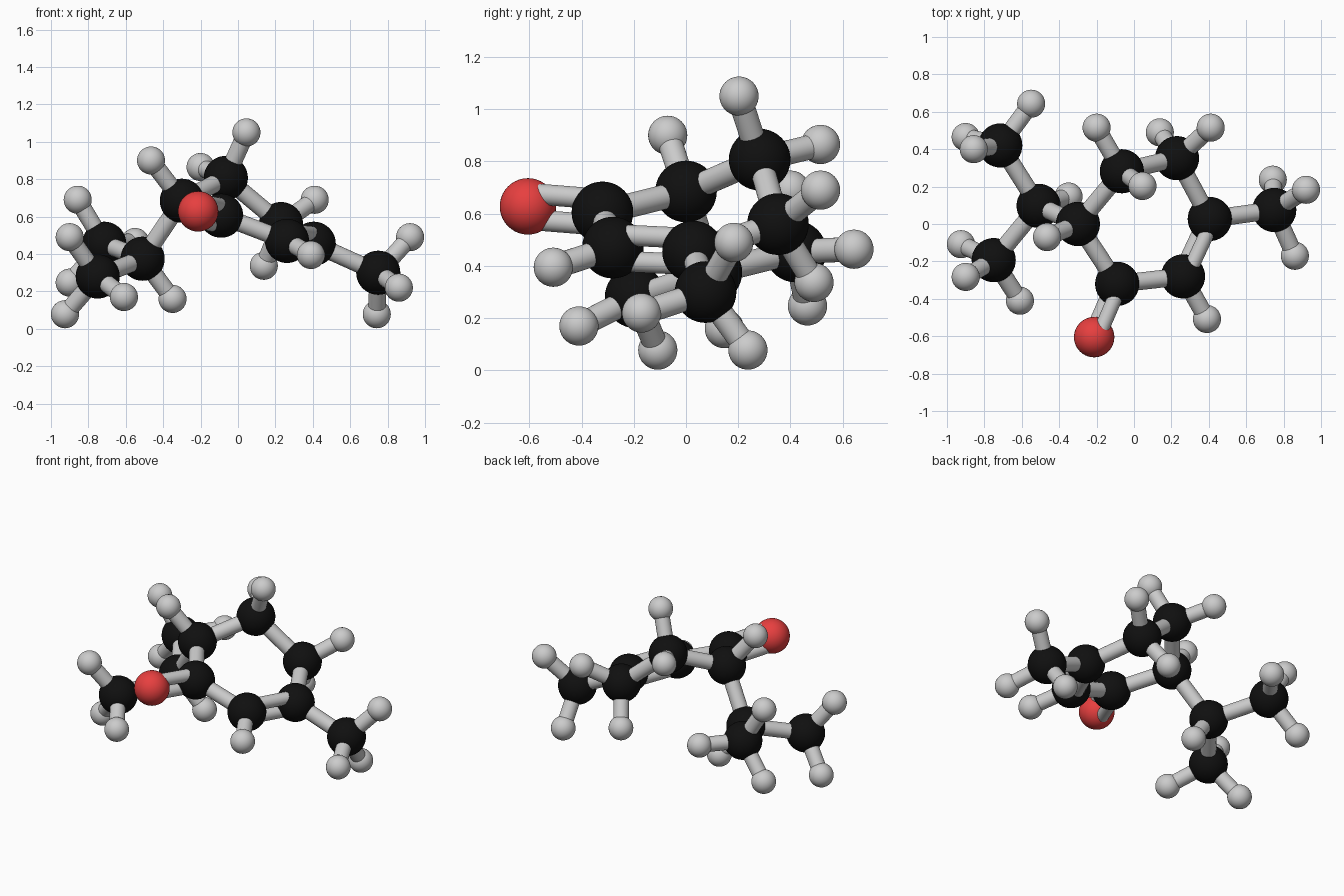
import bpy
from mathutils import Vector

if "Cube" in bpy.data.objects:
    bpy.data.objects.remove(bpy.data.objects["Cube"])


def material(name, color):
    m = bpy.data.materials.new(name)
    m.diffuse_color = color
    m.use_nodes = True
    m.node_tree.nodes["Principled BSDF"].inputs["Base Color"].default_value = m.diffuse_color
    return m


BLACK = material("carbon_black", (0.005, 0.005, 0.005, 1))
RED = material("oxygen_red", (0.8, 0.05, 0.05, 1))


def atom(name, pos, radius, mat=None):
    bpy.ops.mesh.primitive_uv_sphere_add(segments=40, ring_count=20, radius=radius, location=pos)
    ob = bpy.context.object
    ob.name = name
    bpy.ops.object.shade_smooth()
    if mat:
        ob.data.materials.append(mat)


def rod(name, a, b, radius):
    a, b = Vector(a), Vector(b)
    d = b - a
    bpy.ops.mesh.primitive_cylinder_add(vertices=32, radius=radius, depth=d.length, location=(a + b) / 2)
    ob = bpy.context.object
    ob.name = name
    ob.rotation_euler = d.to_track_quat('Z', 'Y').to_euler()
    bpy.ops.object.shade_smooth_by_angle()


def double_rod(name, a, b):
    # two parallel rods, spread along the normal of the ring plane
    a, b = Vector(a), Vector(b)
    d = (b - a).normalized()
    n = Vector((0.35, -0.09, 0.93))
    n = (n - d * n.dot(d)).normalized() * 0.054
    rod(name + "_upper", a + n, b + n, 0.04)
    rod(name + "_lower", a - n, b - n, 0.04)


# Carbon atoms, each with the hydrogens attached to it
carbons = {
    "branch_ring": ((-0.30, 0.00, 0.685), [(-0.465, -0.07, 0.90)]),
    "oxo_ring": ((-0.09, -0.32, 0.605), []),
    "alkene_ring": ((0.262, -0.28, 0.47), [(0.39, -0.508, 0.395)]),
    "methyl_ring": ((0.405, 0.027, 0.455), []),
    "lower_ring": ((0.23, 0.352, 0.56), [(0.41, 0.515, 0.69), (0.138, 0.49, 0.337)]),
    "upper_ring": ((-0.065, 0.282, 0.807), [(-0.20, 0.515, 0.865), (0.045, 0.203, 1.05)]),
    "side_methyl": ((0.75, 0.075, 0.30),
                    [(0.742, 0.237, 0.078), (0.92, 0.183, 0.49), (0.86, -0.17, 0.22)]),
    "branch": ((-0.51, 0.097, 0.375), [(-0.35, 0.147, 0.16)]),
    "branch_back_methyl": ((-0.715, 0.42, 0.455),
                           [(-0.55, 0.643, 0.464), (-0.90, 0.465, 0.247), (-0.857, 0.40, 0.69)]),
    "branch_front_methyl": ((-0.75, -0.193, 0.28),
                            [(-0.925, -0.108, 0.078), (-0.90, -0.283, 0.49), (-0.61, -0.41, 0.17)]),
}
for name, (pos, hydrogens) in carbons.items():
    atom("carbon_" + name, pos, 0.118, BLACK)
    for i, h in enumerate(hydrogens):
        atom(f"hydrogen_{name}_{i}", h, 0.075)
        rod(f"bond_hydrogen_{name}_{i}", pos, h, 0.047)

# Single bonds between carbons
for a, b in [("branch_ring", "oxo_ring"), ("oxo_ring", "alkene_ring"),
             ("methyl_ring", "lower_ring"), ("lower_ring", "upper_ring"),
             ("upper_ring", "branch_ring"), ("methyl_ring", "side_methyl"),
             ("branch_ring", "branch"), ("branch", "branch_back_methyl"),
             ("branch", "branch_front_methyl")]:
    rod(f"bond_{a}_{b}", carbons[a][0], carbons[b][0], 0.047)

# Oxygen and the two double bonds
oxygen = (-0.213, -0.605, 0.628)
atom("oxygen", oxygen, 0.108, RED)
double_rod("double_bond_oxygen", carbons["oxo_ring"][0], oxygen)
double_rod("double_bond_ring", carbons["alkene_ring"][0], carbons["methyl_ring"][0])
